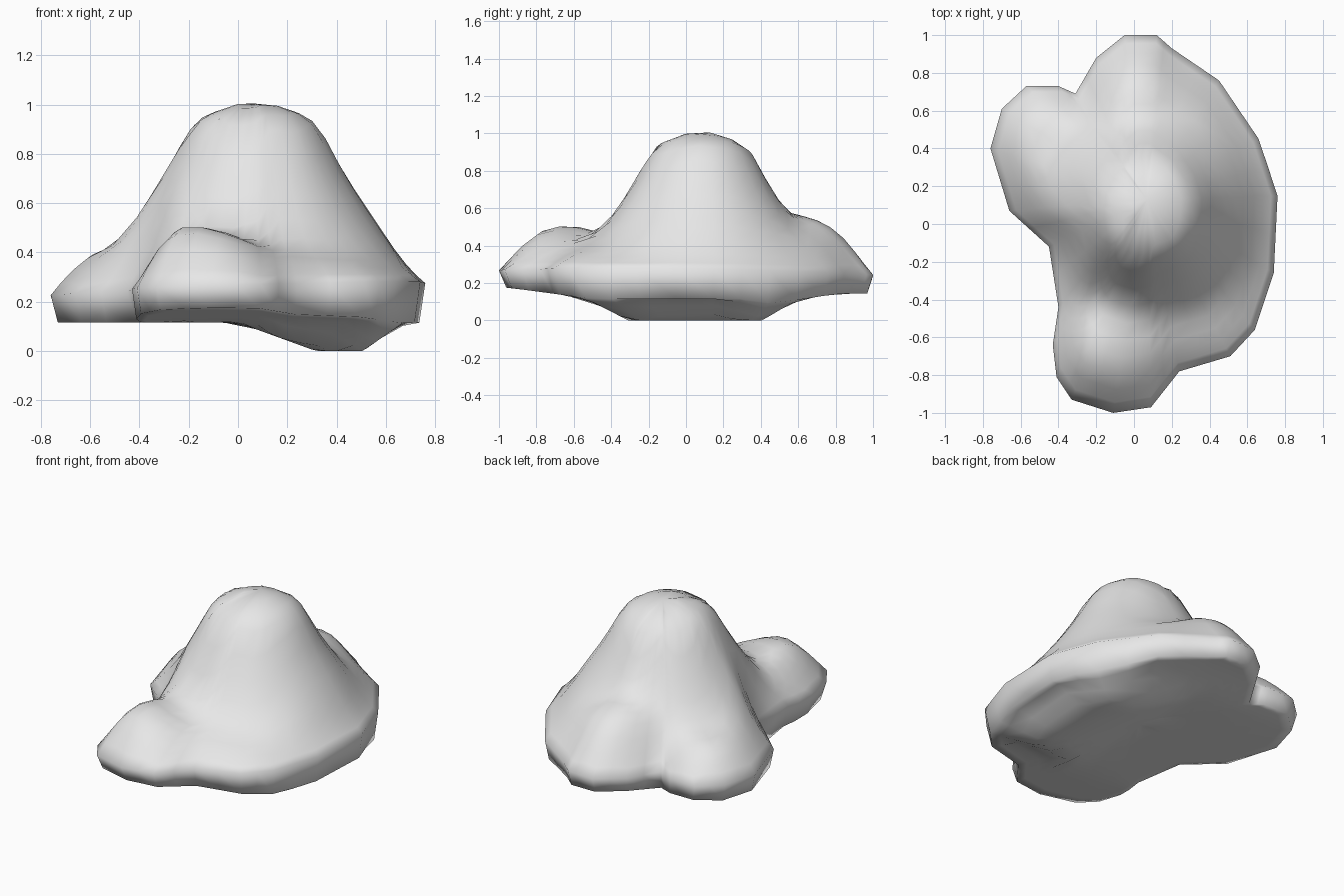
import bpy, bmesh, math
from mathutils import Vector

if "Cube" in bpy.data.objects:
    bpy.data.objects.remove(bpy.data.objects["Cube"])

# plan outline of the boulder, counter-clockwise from the right
OUTLINE = [(0.76, 0.15), (0.66, 0.45), (0.45, 0.76), (0.2, 0.93), (0.12, 1.0),
           (-0.05, 1.0), (-0.2, 0.88), (-0.31, 0.69), (-0.4, 0.73), (-0.57, 0.73),
           (-0.70, 0.61), (-0.76, 0.40), (-0.66, 0.07), (-0.45, -0.12),
           (-0.40, -0.44), (-0.43, -0.64), (-0.41, -0.81), (-0.33, -0.93),
           (-0.11, -1.0), (0.09, -0.97), (0.24, -0.78), (0.51, -0.70),
           (0.64, -0.56), (0.74, -0.26)]
CENTRE = Vector((0.07, 0.13))
PEAK = [(0, 1.03), (0.22, 0.95), (0.27, 0.90), (0.37, 0.71), (0.47, 0.56),
        (0.53, 0.48), (0.7, 0.34), (1.5, 0.1)]
pts = [Vector(p) for p in OUTLINE]


def lerp_table(table, v):
    for (a, fa), (b, fb) in zip(table, table[1:]):
        if v <= b:
            return fa + (fb - fa) * (v - a) / (b - a)
    return table[-1][1]


def edge_distance(p):
    best = 9
    for a, b in zip(pts, pts[1:] + pts[:1]):
        ab = b - a
        u = max(0, min(1, (p - a).dot(ab) / ab.length_squared))
        best = min(best, (p - a - ab * u).length)
    return best


def bump(p, x, y, s):
    return math.exp(-((p.x - x) ** 2 + (p.y - y) ** 2) / (2 * s * s))


def ramp(v, a, b, c, d):
    return max(0, min(1, (v - a) / (b - a), (d - v) / (d - c)))


def rim_z(p):
    return 0.255 + 0.03 * p.x - 0.015 * p.y


def top_z(p):
    # central peak blended with a low shelf and its three lobes
    cone = lerp_table(PEAK, math.hypot(p.x - 0.07, p.y - 0.08))
    shelf = (0.37 + 0.14 * bump(p, -0.18, -0.64, 0.2)
             + 0.19 * bump(p, 0.02, 0.6, 0.2) + 0.04 * bump(p, -0.55, 0.42, 0.2))
    k = 0.08
    h = max(0, k - abs(cone - shelf)) / k
    full = max(cone, shelf) + h * h * k * 0.2
    f = min(1, edge_distance(p) / 0.2)
    return rim_z(p) + (full - rim_z(p)) * (1 - (1 - f) ** 1.7)


def bottom_z(p):
    # nearly flat underside with a foot hanging on the right
    base = 0.115 + 0.06 * ramp(-p.y, 0.5, 0.95, 2, 3) + 0.03 * ramp(p.y, 0.6, 0.85, 2, 3)
    foot = min(ramp(p.x, 0.0, 0.33, 0.5, 0.67), ramp(p.y, -0.53, -0.3, 0.4, 0.6))
    return max(0, base - 0.12 * foot)


# halve each outline edge for a finer ring
ring = []
for a, b in zip(pts, pts[1:] + pts[:1]):
    ring += [a, (a + b) / 2]
n = len(ring)
bm = bmesh.new()


def add_ring(t, height):
    out = []
    for q in ring:
        p = CENTRE + (q - CENTRE) * t
        out.append(bm.verts.new((p.x, p.y, height(p))))
    return out


def bridge(a, b):
    for i in range(n):
        j = (i + 1) % n
        bm.faces.new((a[i], a[j], b[j], b[i]))


def cap(a, height):
    c = bm.verts.new((CENTRE.x, CENTRE.y, height(CENTRE)))
    for i in range(n):
        bm.faces.new((a[i], a[(i + 1) % n], c))


# upper and lower skins share the rim
rim = add_ring(1, rim_z)
for steps, height in (((0.95, 0.89, 0.82, 0.74, 0.66, 0.58, 0.5, 0.42, 0.34, 0.26, 0.14), top_z),
                      ((0.965, 0.9, 0.8, 0.7, 0.58, 0.45, 0.3, 0.15), bottom_z)):
    last = rim
    for t in steps:
        new = add_ring(t, height)
        bridge(last, new)
        last = new
    cap(last, height)

# soften the surface slightly, keeping the rim in place
inner = [v for v in bm.verts if v not in set(rim) and v.co.z > 0.2]
bmesh.ops.smooth_vert(bm, verts=inner, factor=0.3, use_axis_z=True)
bmesh.ops.recalc_face_normals(bm, faces=bm.faces[:])
lo = min(v.co.z for v in bm.verts)
for v in bm.verts:
    v.co.z -= lo

mesh = bpy.data.meshes.new("boulder")
bm.to_mesh(mesh)
bm.free()
boulder = bpy.data.objects.new("boulder", mesh)
bpy.context.collection.objects.link(boulder)

stone = bpy.data.materials.new("light_grey_stone")
stone.diffuse_color = (0.8, 0.8, 0.8, 1)
stone.use_nodes = True
stone.node_tree.nodes["Principled BSDF"].inputs["Base Color"].default_value = stone.diffuse_color
mesh.materials.append(stone)
for f in mesh.polygons:
    f.use_smooth = True
